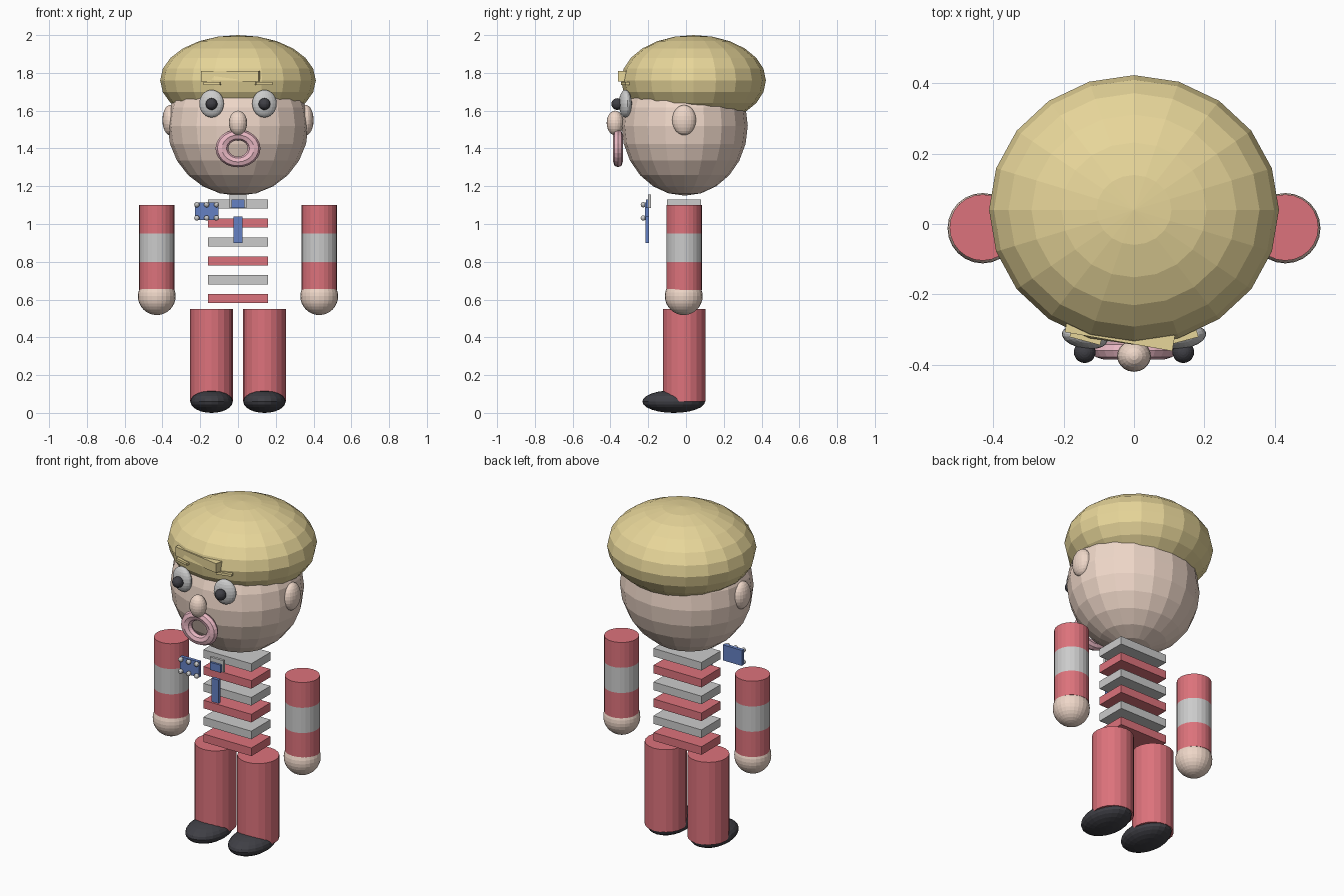
import bpy
from math import radians, pi

if "Cube" in bpy.data.objects:
    bpy.data.objects.remove(bpy.data.objects["Cube"])


def material(name, rgb):
    m = bpy.data.materials.new(name)
    m.diffuse_color = (*rgb, 1)
    m.use_nodes = True
    m.node_tree.nodes["Principled BSDF"].inputs["Base Color"].default_value = m.diffuse_color
    return m


SKIN = material("skin", (0.86, 0.68, 0.58))
HAIR = material("blond", (0.80, 0.67, 0.32))
RED = material("red", (0.72, 0.17, 0.20))
PINK = material("pink", (0.82, 0.48, 0.55))
BLUE = material("blue", (0.13, 0.22, 0.55))
BLACK = material("black", (0.05, 0.05, 0.06))


def finish(name, mat, scale=None):
    o = bpy.context.object
    o.name = name
    if scale:
        o.scale = scale
        bpy.ops.object.transform_apply(location=False, rotation=True, scale=True)
    if mat:
        o.data.materials.append(mat)
    return o


def ball(name, loc, radii, mat=None, seg=20, rings=12):
    bpy.ops.mesh.primitive_uv_sphere_add(segments=seg, ring_count=rings, radius=1, location=loc)
    return finish(name, mat, radii)


def box(name, loc, size, mat=None, turn=0):
    bpy.ops.mesh.primitive_cube_add(size=1, location=loc)
    o = finish(name, mat, size)
    o.rotation_euler.z = radians(turn)
    return o


def tube(name, x, z0, z1, r, mat=None, seg=24):
    bpy.ops.mesh.primitive_cylinder_add(vertices=seg, radius=r, depth=z1 - z0,
                                        location=(x, -0.01, (z0 + z1) / 2))
    return finish(name, mat)


# Head and hair
ball("head", (0, -0.007, 1.52), (0.373, 0.334, 0.37), SKIN)
ball("hair", (0, 0.04, 1.76), (0.412, 0.383, 0.24), HAIR)
box("fringe", (-0.04, -0.312, 1.782), (0.31, 0.045, 0.055), HAIR, -10)
ball("nose", (0, -0.375, 1.535), (0.048, 0.045, 0.065), SKIN)

# Open ring mouth
bpy.ops.mesh.primitive_torus_add(major_radius=0.085, minor_radius=0.034, major_segments=24,
                                 minor_segments=8, location=(0, -0.36, 1.4),
                                 rotation=(pi / 2, 0, 0))
bpy.ops.object.transform_apply(location=False, rotation=True, scale=False)
finish("mouth", PINK, (1, 0.75, 0.84))

# Paired parts
for side, s in (("left", -1), ("right", 1)):
    ball(f"{side}_ear", (s * 0.36, -0.01, 1.55), (0.04, 0.063, 0.08), SKIN)
    eye = ball(f"{side}_eye", (s * 0.14, -0.321, 1.637), (0.066, 0.033, 0.073))
    eye.rotation_euler.z = radians(s * 10)
    ball(f"{side}_pupil", (s * 0.14, -0.364, 1.635), (0.031, 0.031, 0.031), BLACK)
    box(f"{side}_eyebrow", (s * 0.137, -0.322, 1.744), (0.09, 0.022, 0.014), HAIR, s * 15)

    # Striped sleeves and hands
    for i, mat in enumerate((RED, None, RED)):
        tube(f"{side}_sleeve_band_{i + 1}", s * 0.43, 0.95 - 0.15 * i, 1.10 - 0.15 * i, 0.094, mat)
    ball(f"{side}_hand", (s * 0.43, -0.012, 0.618), (0.1, 0.1, 0.1), SKIN, 24, 16)

    # Legs and shoes
    tube(f"{side}_leg", s * 0.14, 0.06, 0.55, 0.113, RED, 20)
    ball(f"{side}_shoe", (s * 0.14, -0.065, 0.06), (0.112, 0.166, 0.06), BLACK)

# Torso made of separate stripes
for i in range(6):
    box(f"torso_stripe_{i + 1}", (0, -0.01, 0.605 + 0.1 * i), (0.315, 0.18, 0.048),
        None if i % 2 else RED)

# Collar tab and tie
box("collar_tab", (0, -0.193, 1.12), (0.09, 0.015, 0.07))
box("tie_knot", (0, -0.203, 1.108), (0.07, 0.02, 0.045), BLUE)
box("tie_blade", (0, -0.205, 0.97), (0.046, 0.02, 0.14), BLUE)

# Chest badge with studs
box("badge", (-0.166, -0.207, 1.068), (0.125, 0.02, 0.092), BLUE)
for i in range(3):
    for j in range(2):
        ball(f"badge_stud_{i * 2 + j + 1}", (-0.218 + 0.052 * i, -0.226, 1.032 + 0.07 * j),
             (0.014, 0.014, 0.014), None, 12, 8)
